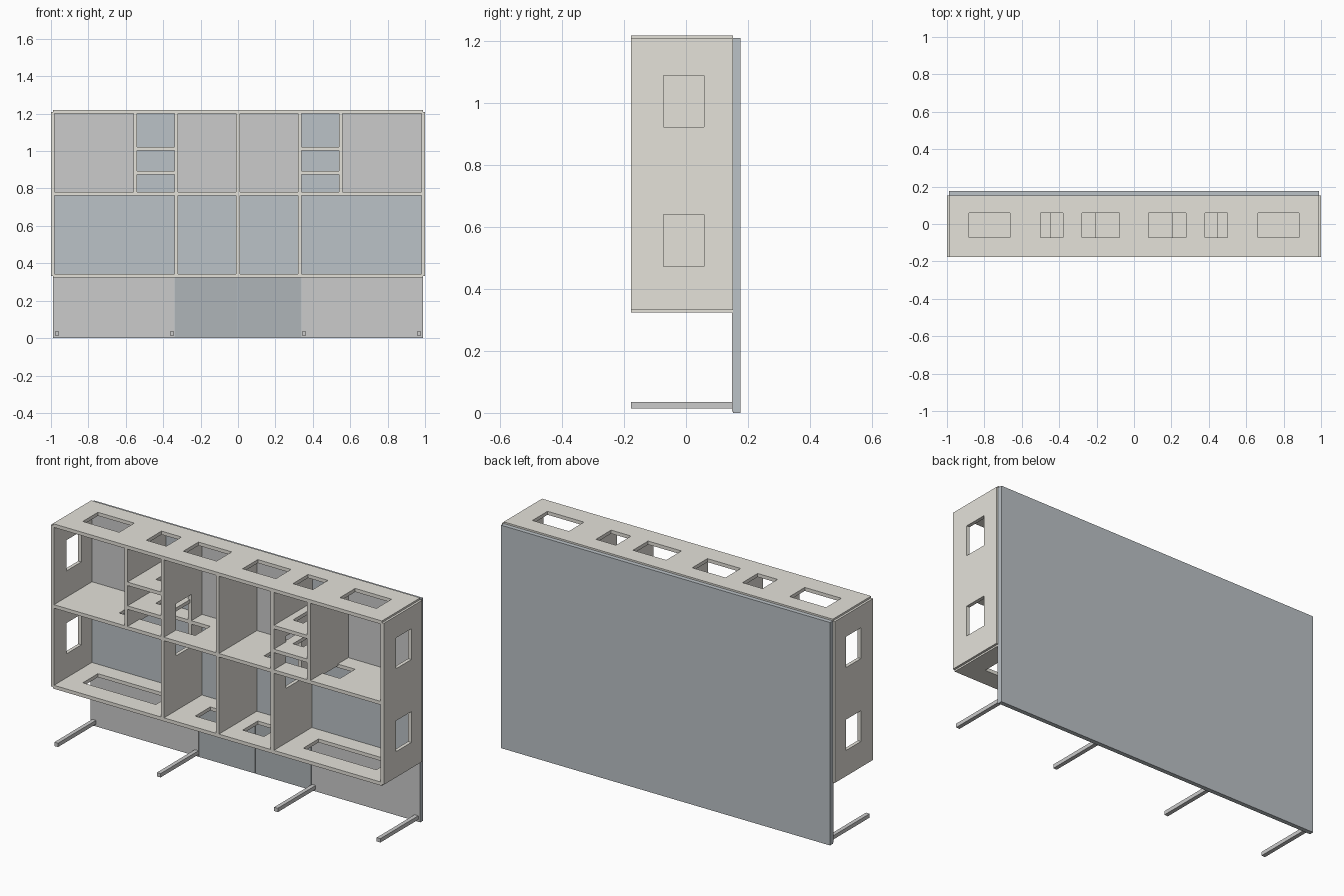
import bpy, bmesh

if "Cube" in bpy.data.objects:
    bpy.data.objects.remove(bpy.data.objects["Cube"])

Y0, Y1 = -0.177, 0.152      # cabinet depth
HY = (-0.072, 0.058)        # depth range of the cut-outs
T = 0.019                   # board thickness


def material(name, rgb):
    m = bpy.data.materials.new(name)
    m.diffuse_color = (*rgb, 1)
    m.use_nodes = True
    m.node_tree.nodes["Principled BSDF"].inputs["Base Color"].default_value = m.diffuse_color
    return m


BODY = material("warm_grey", (0.78, 0.76, 0.70))
SLATE = material("slate", (0.50, 0.54, 0.57))
DARK = material("dark_slate", (0.43, 0.46, 0.48))
PALE = material("pale_grey", (0.62, 0.62, 0.60))


def finish(name, bm, mat):
    bmesh.ops.recalc_face_normals(bm, faces=bm.faces)
    me = bpy.data.meshes.new(name)
    bm.to_mesh(me)
    bm.free()
    me.materials.append(mat)
    ob = bpy.data.objects.new(name, me)
    bpy.context.collection.objects.link(ob)
    return ob


def box(name, x, y, z, mat):
    bm = bmesh.new()
    bmesh.ops.create_cube(bm, size=1)
    for v in bm.verts:
        v.co = [r[0] + (c + 0.5) * (r[1] - r[0]) for c, r in zip(v.co, (x, y, z))]
    return finish(name, bm, mat)


def board(name, axis, pos, span, holes=()):
    """Flat board across the depth, normal to x or z, with rectangular cut-outs."""
    us = sorted({*span, *(u for h in holes for u in h)})
    vs = [Y0, *HY, Y1]
    bm = bmesh.new()

    def point(u, v):
        return (pos, v, u) if axis == "x" else (u, v, pos)

    grid = [[bm.verts.new(point(u, v)) for v in vs] for u in us]
    for i in range(len(us) - 1):
        mid = (us[i] + us[i + 1]) / 2
        cut = any(a < mid < b for a, b in holes)
        for j in range(3):
            if not (cut and j == 1):
                bm.faces.new((grid[i][j], grid[i + 1][j], grid[i + 1][j + 1], grid[i][j + 1]))
    ob = finish(name, bm, BODY)
    mod = ob.modifiers.new("thickness", "SOLIDIFY")
    mod.thickness, mod.offset = T, 0


def mirrored(ranges):
    return list(ranges) + [(-b, -a) for a, b in ranges]


# Long horizontal boards
board("top_board", "z", 1.2095, (-0.988, 0.988),
      mirrored([(-0.882, -0.663), (-0.50, -0.38), (-0.278, -0.078)]))
board("middle_shelf", "z", 0.771, (-0.985, 0.985), mirrored([(-0.663, -0.207)]))
board("bottom_board", "z", 0.3335, (-0.988, 0.988),
      mirrored([(-0.882, -0.443), (-0.207, -0.078)]))

# Uprights
board("centre_divider", "x", 0, (0.3335, 1.2095))
for s, side in ((-1, "left"), (1, "right")):
    board(side + "_side_wall", "x", s * 0.9905, (0.333, 1.209),
          [(0.473, 0.64), (0.923, 1.09)])
    board(side + "_inner_divider", "x", s * 0.33, (0.3335, 1.2095), [(0.64, 0.923)])
    board(side + "_upper_divider", "x", s * 0.549, (0.771, 1.2095))
    # Small shelves
    hole = (0.38, 0.443) if s > 0 else (-0.443, -0.38)
    span = (0.33, 0.549) if s > 0 else (-0.549, -0.33)
    for k, z in enumerate((0.883, 1.012)):
        board(f"{side}_small_shelf_{k + 1}", "z", z, span, [hole])

# Large rear panel
box("rear_panel", (-0.988, 0.988), (Y1, 0.176), (0, 1.21), SLATE)

# Thin lining panels behind the compartments and below the cabinet
LY = (0.148, 0.152)
for s, side in ((-1, "left"), (1, "right")):
    def lining(name, a, b, z, mat):
        box(f"{side}_{name}", sorted((s * a, s * b)), LY, z, mat)
    lining("upper_outer_lining", 0.559, 0.981, (0.781, 1.20), PALE)
    lining("upper_inner_lining", 0.01, 0.32, (0.781, 1.20), PALE)
    lining("lower_outer_lining", 0.34, 0.981, (0.343, 0.761), SLATE)
    lining("lower_inner_lining", 0.01, 0.32, (0.343, 0.761), SLATE)
    lining("base_outer_lining", 0.34, 0.988, (0.005, 0.324), PALE)
    lining("base_inner_lining", 0.002, 0.336, (0.005, 0.324), DARK)

# Floor bars
for k, x in enumerate((-0.968, -0.352, 0.352, 0.968)):
    box(f"floor_bar_{k + 1}", (x - 0.011, x + 0.011), (Y0, 0.15), (0.014, 0.035), PALE)
